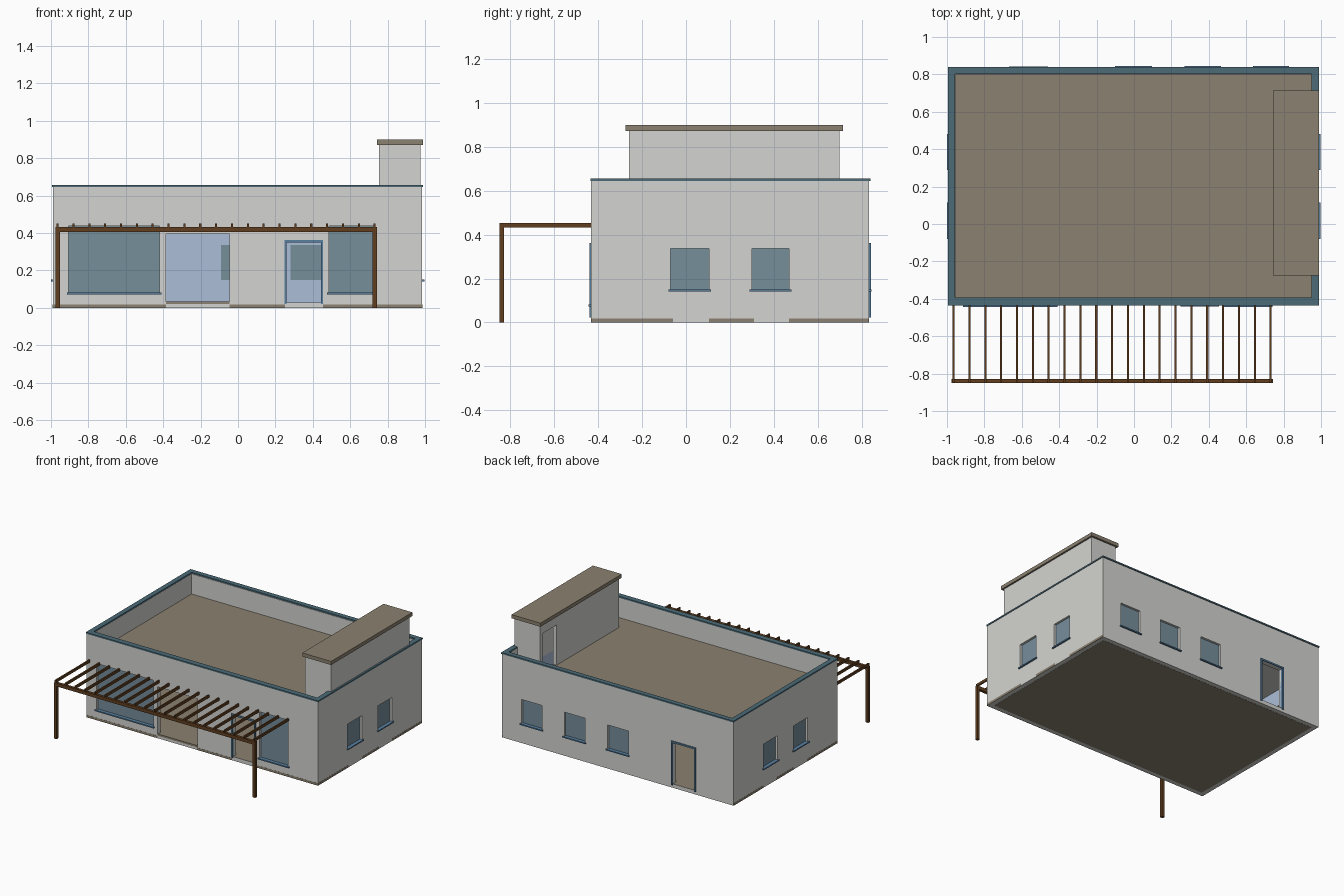
import bpy
import bmesh

if "Cube" in bpy.data.objects:
    bpy.data.objects.remove(bpy.data.objects["Cube"])


def material(name, rgb):
    col = [(c / 255 / 12.92 if c < 11 else ((c / 255 + 0.055) / 1.055) ** 2.4) for c in rgb] + [1]
    m = bpy.data.materials.new(name)
    m.use_nodes = True
    m.diffuse_color = col
    m.node_tree.nodes["Principled BSDF"].inputs["Base Color"].default_value = col
    return m


WALL = material("pale plaster", (212, 212, 209))
STONE = material("brown stone", (139, 129, 112))
INSIDE = material("light blue plaster", (172, 190, 217))
GLASS = material("blue grey glass", (118, 142, 155))
TEAL = material("dark teal trim", (76, 107, 119))
FRAME = material("blue frame", (88, 128, 160))
WOOD = material("dark brown wood", (96, 62, 32))


def box(name, x, y, z, mat):
    """Box from three (low, high) ranges."""
    bm = bmesh.new()
    bmesh.ops.create_cube(bm, size=1)
    for v in bm.verts:
        v.co = [r[0] if c < 0 else r[1] for c, r in zip(v.co, (x, y, z))]
    me = bpy.data.meshes.new(name)
    bm.to_mesh(me)
    bm.free()
    me.materials.append(mat)
    ob = bpy.data.objects.new(name, me)
    bpy.context.collection.objects.link(ob)
    return ob


def cut(ob, x, y, z):
    """Subtract a box and bake the result."""
    cutter = box("cutter", x, y, z, WALL)
    cutter.hide_render = True
    mod = ob.modifiers.new("cut", "BOOLEAN")
    mod.operation, mod.solver, mod.object = "DIFFERENCE", "EXACT", cutter
    bpy.context.view_layer.update()
    new = bpy.data.meshes.new_from_object(ob.evaluated_get(bpy.context.evaluated_depsgraph_get()))
    ob.modifiers.clear()
    ob.data = new
    bpy.data.objects.remove(cutter)


# Main dimensions
X0, X1, Y0, Y1 = -0.99, 0.985, -0.432, 0.834
T = 0.035
FLOOR, CEIL, ROOF, TOP = 0.03, 0.465, 0.49, 0.645
IX, IY = (X0 + T, X1 - T), (Y0 + T, Y1 - T)

# House shell with room and roof well
house = box("house_walls", (X0, X1), (Y0, Y1), (0, TOP), WALL)
cut(house, IX, IY, (FLOOR, CEIL))
cut(house, IX, IY, (ROOF, 1))

# Stair tower, open to the room below
TX, TY = (0.755, 0.975), (-0.26, 0.70)
WELL = (0.785, 0.945), (-0.23, 0.67)
tower = box("stair_tower", TX, TY, (ROOF, 0.872), WALL)
cut(tower, *WELL, (0.4, 0.85))
cut(tower, (0.7, 0.8), (0.5, 0.67), (0.4, 0.80))
cut(house, *WELL, (0.4, 0.55))
box("tower_cap", (0.742, 0.988), (-0.276, 0.715), (0.872, 0.9), STONE)


def on_wall(side, a, depth):
    """x and y ranges for a span along a wall and a depth range outward from its face."""
    d0, d1 = depth
    return {"front": (a, (Y0 - d1, Y0 - d0)), "back": (a, (Y1 + d0, Y1 + d1)),
            "right": ((X1 + d0, X1 + d1), a), "left": ((X0 - d1, X0 - d0), a)}[side]


def window(side, a, z):
    cut(house, *on_wall(side, a, (-0.06, 0.02)), z)
    box(side + "_window_glass", *on_wall(side, a, (-0.027, -0.017)), z, GLASS)
    sill = (a[0] - 0.01, a[1] + 0.01)
    box(side + "_window_sill", *on_wall(side, sill, (-0.017, 0.011)), (z[0] - 0.008, z[0] + 0.001), FRAME)


def door(side, a, top, framed=True):
    cut(house, *on_wall(side, a, (-0.06, 0.02)), (FLOOR, top))
    if framed:
        w, depth = 0.012, (-0.015, 0.008)
        for s in ((a[0] - w, a[0]), (a[1], a[1] + w)):
            box(side + "_door_jamb", *on_wall(side, s, depth), (0.022, top + w), FRAME)
        box(side + "_door_head", *on_wall(side, a, depth), (top, top + w), FRAME)


# Windows and doors
SMALL = (0.15, 0.336)
for side in ("left", "right"):
    for a in ((-0.07, 0.105), (0.30, 0.47)):
        window(side, a, SMALL)
for a in ((-0.092, 0.085), (0.28, 0.455), (0.645, 0.82)):
    window("back", a, SMALL)
for a in ((-0.905, -0.42), (0.487, 0.73)):
    window("front", a, (0.08, 0.437))
door("front", (-0.385, -0.045), 0.396, False)
door("front", (0.26, 0.443), 0.35)
door("back", (-0.657, -0.472), 0.35)

# Shell colours: stone floor and roof, blue room walls
me = house.data
me.materials.clear()
for m in (WALL, STONE, INSIDE):
    me.materials.append(m)
for p in me.polygons:
    c, n = p.center, p.normal
    p.material_index = 0
    if n.z > 0.9 and min(abs(c.z - FLOOR), abs(c.z - ROOF)) < 0.002:
        p.material_index = 1
    elif abs(n.z) < 0.1 and FLOOR < c.z < CEIL - 0.01:
        planes = [abs(c.x - v) for v in IX] if abs(n.x) > 0.5 else [abs(c.y - v) for v in IY]
        if min(planes) < 0.001:
            p.material_index = 2

# Slab underside and base strips
box("floor_underside", IX, IY, (-0.001, 0.005), STONE)
for side, spans in {"front": ((X0, -0.385), (-0.045, 0.25), (0.455, X1)),
                    "right": ((Y0, -0.06), (0.105, 0.31), (0.47, Y1)),
                    "left": ((Y0, -0.06), (0.105, 0.31), (0.47, Y1))}.items():
    for a in spans:
        box(side + "_base_strip", *on_wall(side, a, (-0.005, 0.001)), (0, 0.018), STONE)
box("front_threshold", *on_wall("front", (-0.385, -0.045), (-0.01, 0.001)), (0.02, 0.034), STONE)

# Parapet trim
trim = box("parapet_trim", (X0 - 0.004, X1 + 0.004), (Y0 - 0.003, Y1 + 0.006), (TOP, 0.656), TEAL)
cut(trim, (IX[0] - 0.001, IX[1]), (IY[0] + 0.004, IY[1] + 0.003), (0.5, 0.8))
trim.data.materials.clear()
trim.data.materials.append(TEAL)

# Pergola
PX0, PX1, PY = -0.975, 0.742, (-0.85, -0.828)
for x in (PX0, PX1 - 0.022):
    box("pergola_post", (x, x + 0.022), PY, (0, 0.41), WOOD)
box("pergola_beam", (PX0, PX1), PY, (0.407, 0.432), WOOD)
COUNT = 21
for i in range(COUNT):
    x = PX0 + 0.01 + i * (PX1 - PX0 - 0.022) / (COUNT - 1)
    box("pergola_rafter", (x - 0.005, x + 0.006), (PY[0], Y0), (0.432, 0.452), WOOD)
